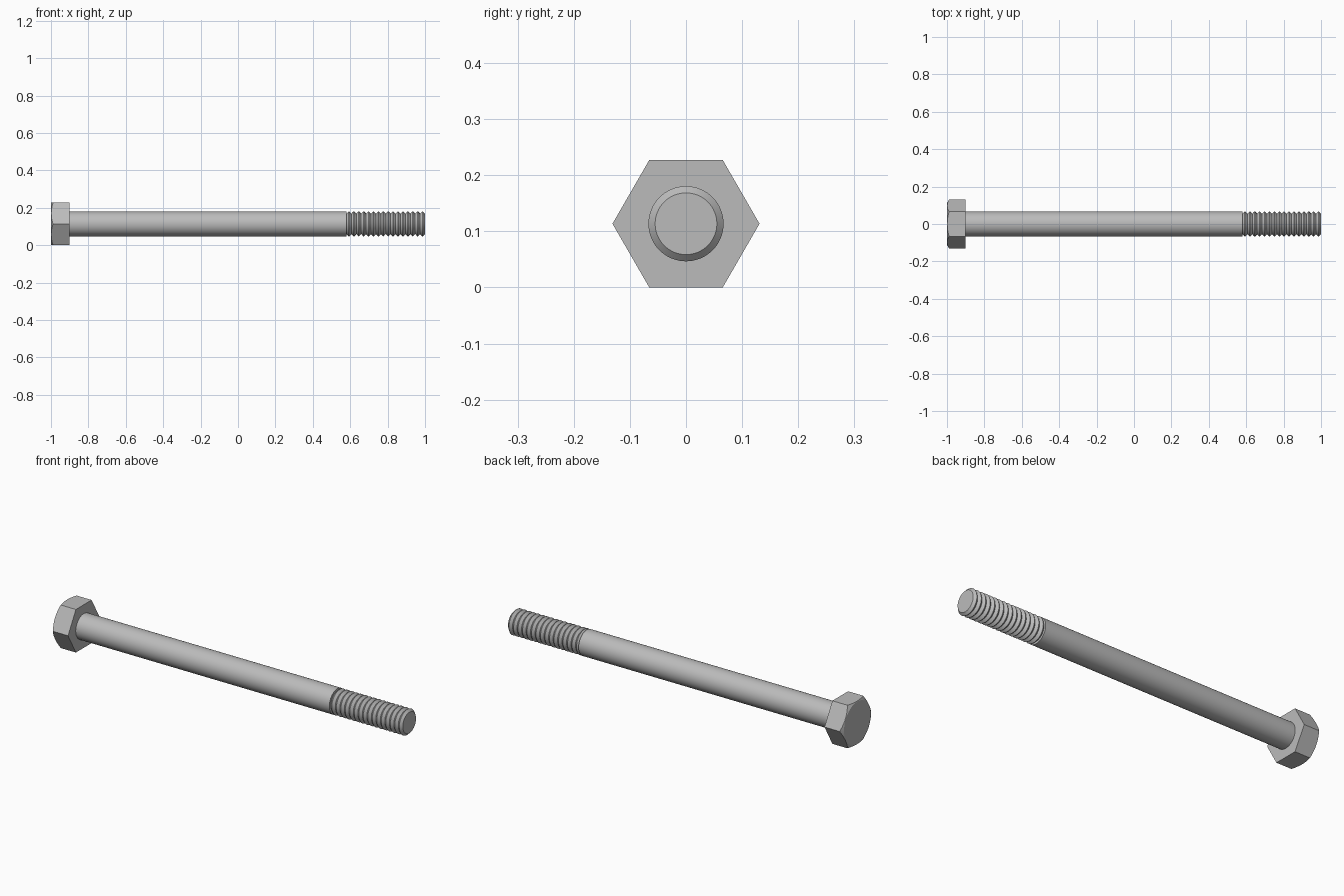
import bpy, bmesh, math
from mathutils import Matrix

cube = bpy.data.objects.get("Cube")
if cube:
    bpy.data.objects.remove(cube, do_unlink=True)

APOTHEM = 0.1135
CORNER = APOTHEM / math.cos(math.pi / 6)
SHANK_R, ROOT_R = 0.067, 0.055
HEAD_END, THREAD_START, TIP = -0.9, 0.58, 1.0
RIDGES = 16

steel = bpy.data.materials.new("grey steel")
steel.diffuse_color = (0.5, 0.5, 0.5, 1)
steel.use_nodes = True
steel.node_tree.nodes["Principled BSDF"].inputs["Base Color"].default_value = (0.5, 0.5, 0.5, 1)


def lathe(name, profile, sides):
    """Turn (x, radius) points around the long axis and cap both ends."""
    bm = bmesh.new()
    rings = []
    for x, r in profile:
        angles = [2 * math.pi * i / sides for i in range(sides)]
        rings.append([bm.verts.new((x, r * math.cos(a), r * math.sin(a))) for a in angles])
    for a, b in zip(rings, rings[1:]):
        for i in range(sides):
            j = (i + 1) % sides
            bm.faces.new((a[i], a[j], b[j], b[i]))
    bm.faces.new(rings[0])
    bm.faces.new(rings[-1])
    bmesh.ops.recalc_face_normals(bm, faces=bm.faces)
    bmesh.ops.transform(bm, matrix=Matrix.Translation((0, 0, APOTHEM)), verts=bm.verts)
    mesh = bpy.data.meshes.new(name)
    bm.to_mesh(mesh)
    bm.free()
    mesh.materials.append(steel)
    obj = bpy.data.objects.new(name, mesh)
    bpy.context.collection.objects.link(obj)
    return obj


def smooth(obj):
    bpy.ops.object.select_all(action="DESELECT")
    obj.select_set(True)
    bpy.context.view_layer.objects.active = obj
    bpy.ops.object.shade_smooth_by_angle(angle=math.radians(25))


# Hexagonal head, its outer corners trimmed by a cone
head = lathe("hex_head", [(-1, CORNER), (HEAD_END, CORNER)], 6)
slope = math.tan(math.radians(30))
face_r = APOTHEM * 0.98
cutter = lathe("head_chamfer_cutter",
               [(-1, face_r), (-1 + (0.16 - face_r) * slope, 0.16), (-0.8, 0.16)], 96)
cutter.hide_render = True
cutter.hide_viewport = True
trim = head.modifiers.new("chamfer", "BOOLEAN")
trim.operation = "INTERSECT"
trim.solver = "EXACT"
trim.object = cutter
# Bake the trim so the cutter is no longer needed
bpy.context.view_layer.update()
depsgraph = bpy.context.evaluated_depsgraph_get()
trimmed = bpy.data.meshes.new_from_object(head.evaluated_get(depsgraph))
head.modifiers.clear()
head.data = trimmed
bpy.data.objects.remove(cutter, do_unlink=True)
smooth(head)

# Plain shank
shank = lathe("shank", [(HEAD_END - 0.01, SHANK_R), (THREAD_START, SHANK_R)], 64)
smooth(shank)

# Threaded end: a row of V-shaped ridges
pitch = (TIP - THREAD_START) / RIDGES
profile = [(THREAD_START - 0.01, ROOT_R), (THREAD_START, ROOT_R)]
for i in range(RIDGES):
    x = THREAD_START + i * pitch
    profile += [(x + pitch * 0.45, SHANK_R), (x + pitch * 0.55, SHANK_R), (x + pitch, ROOT_R)]
thread = lathe("thread", profile, 64)
smooth(thread)
